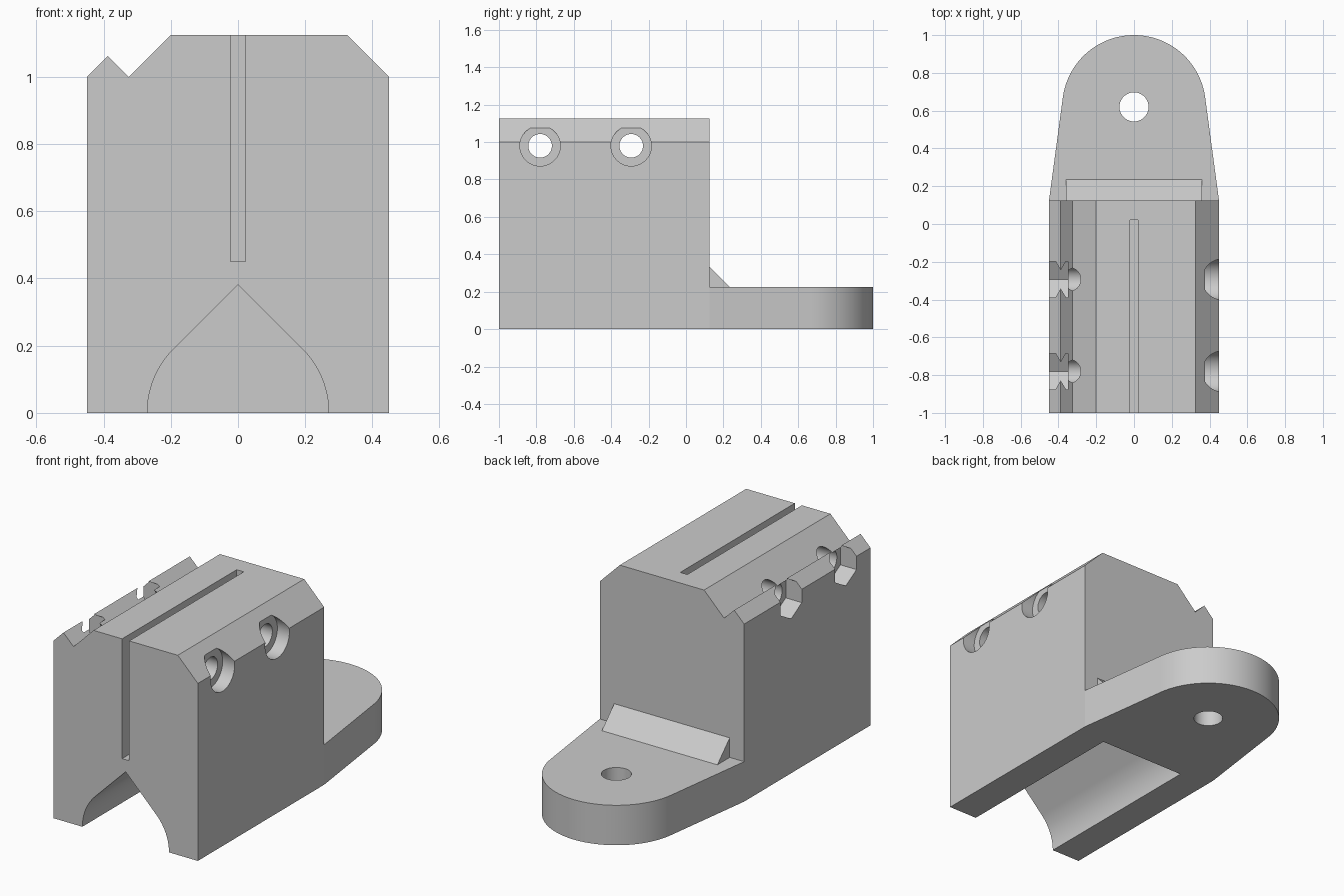
import bpy
import bmesh
from math import cos, sin, pi, radians
from mathutils import Vector

cube = bpy.data.objects.get("Cube")
if cube:
    bpy.data.objects.remove(cube, do_unlink=True)

grey = bpy.data.materials.new("plain grey")
grey.use_nodes = True
grey.diffuse_color = (0.6, 0.6, 0.6, 1)
grey.node_tree.nodes["Principled BSDF"].inputs["Base Color"].default_value = (0.6, 0.6, 0.6, 1)

# Maps (u, v, depth) to (x, y, z) for an extrusion along the named axis
PLACE = {
    "x": lambda u, v, d: (d, u, v),
    "y": lambda u, v, d: (u, d, v),
    "z": lambda u, v, d: (u, v, d),
}


def arc(cu, cv, r, start, end, n):
    """Points on an arc, angles in degrees."""
    angles = [radians(start + (end - start) * i / n) for i in range(n + 1)]
    return [(cu + r * cos(a), cv + r * sin(a)) for a in angles]


def ring(cu, cv, r, n=96, start=0):
    return arc(cu, cv, r, start, start + 360, n)[:-1]


def prism(name, profile, axis, low, high):
    """Solid made by extruding a closed profile along one axis."""
    bm = bmesh.new()
    place = PLACE[axis]
    face = bm.faces.new([bm.verts.new(place(u, v, low)) for u, v in profile])
    shift = Vector(place(0, 0, high - low))
    top = bmesh.ops.extrude_face_region(bm, geom=[face])["geom"]
    bmesh.ops.translate(bm, vec=shift, verts=[g for g in top if isinstance(g, bmesh.types.BMVert)])
    bmesh.ops.recalc_face_normals(bm, faces=bm.faces)
    mesh = bpy.data.meshes.new(name)
    bm.to_mesh(mesh)
    bm.free()
    mesh.materials.append(grey)
    obj = bpy.data.objects.new(name, mesh)
    bpy.context.collection.objects.link(obj)
    return obj


def combine(target, helper, operation):
    """Boolean the helper into the target, then discard the helper."""
    mod = target.modifiers.new(helper.name, "BOOLEAN")
    mod.operation = operation
    mod.solver = "EXACT"
    mod.object = helper
    helper.hide_render = True
    bpy.context.view_layer.objects.active = target
    bpy.ops.object.modifier_apply(modifier=mod.name)
    bpy.data.objects.remove(helper, do_unlink=True)


BACK = 0.125     # rear wall of the block
TOP = 1.125
BOLT_Z = 0.98

# Clamp block with one chamfered shoulder and one notched shoulder
block = prism("clamp_block", [
    (-0.45, 0), (0.45, 0), (0.45, 1), (0.325, TOP), (-0.2, TOP),
    (-0.325, 1), (-0.388, 1.062), (-0.45, 1)], "y", -1, BACK)

# Rounded mounting flange and its reinforcing wedge
taper = 7.65
flange = prism("mounting_flange",
               [(-0.4, 0.09), (0.4, 0.09), (0.45, BACK)]
               + arc(0, 0.62, 0.38, taper, 180 - taper, 64)
               + [(-0.45, BACK)], "z", 0, 0.225)
combine(block, flange, "UNION")
wedge = prism("wedge", [(0.1, 0.2), (0.26, 0.2), (BACK, 0.335), (0.1, 0.335)], "x", -0.36, 0.36)
combine(block, wedge, "UNION")

# Teardrop channel under the block
r = 0.27
channel = prism("channel_cutter",
                [(-r, -0.1), (r, -0.1)] + arc(0, 0, r, 0, 45, 24)
                + [(0, r * 2 ** 0.5)] + arc(0, 0, r, 135, 180, 24), "y", -1.1, 0.066)
combine(block, channel, "DIFFERENCE")

# Clamping slit
slit = prism("slit_cutter", [(-0.022, 0.45), (0.022, 0.45), (0.022, 1.3), (-0.022, 1.3)],
             "y", -1.1, 0.02)
combine(block, slit, "DIFFERENCE")

# Flange screw hole
combine(block, prism("screw_cutter", ring(0, 0.62, 0.077), "z", -0.1, 0.4), "DIFFERENCE")

# Cross bolts: through hole, round head recess and hexagonal nut pocket
for y in (-0.78, -0.293):
    for cutter in (
        prism("bolt_cutter", ring(y, BOLT_Z, 0.063), "x", -0.6, 0.6),
        prism("head_cutter", ring(y, BOLT_Z, 0.108), "x", 0.375, 0.6),
        prism("nut_cutter", ring(y, BOLT_Z, 0.11, 6, 90), "x", -0.6, -0.35),
    ):
        combine(block, cutter, "DIFFERENCE")

# Smooth curved walls, crisp edges elsewhere
bpy.ops.object.select_all(action="DESELECT")
block.select_set(True)
bpy.context.view_layer.objects.active = block
bpy.ops.object.shade_smooth_by_angle(angle=radians(6))
